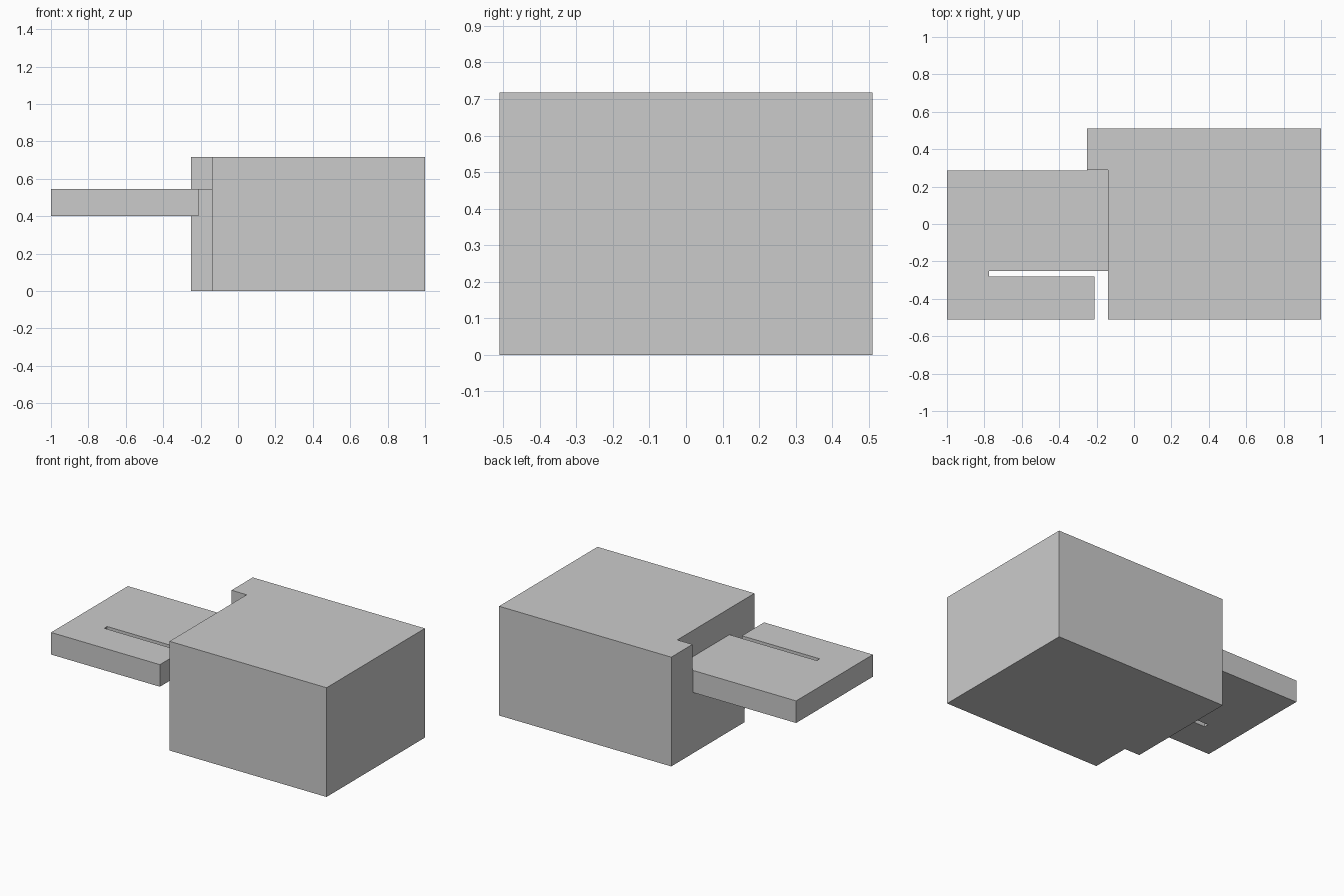
import bpy, bmesh

if "Cube" in bpy.data.objects:
    bpy.data.objects.remove(bpy.data.objects["Cube"])


def prism(name, outline, z0, z1):
    """Extrude a flat outline from z0 up to z1."""
    bm = bmesh.new()
    face = bm.faces.new([bm.verts.new((x, y, z0)) for x, y in outline])
    top = bmesh.ops.extrude_face_region(bm, geom=[face])["geom"]
    bmesh.ops.translate(bm, vec=(0, 0, z1 - z0),
                        verts=[v for v in top if isinstance(v, bmesh.types.BMVert)])
    bmesh.ops.recalc_face_normals(bm, faces=bm.faces)
    mesh = bpy.data.meshes.new(name)
    bm.to_mesh(mesh)
    bm.free()
    obj = bpy.data.objects.new(name, mesh)
    bpy.context.collection.objects.link(obj)
    return obj


def combine(target, other, operation):
    """Apply an exact boolean and remove the helper object."""
    mod = target.modifiers.new(operation.lower(), 'BOOLEAN')
    mod.object, mod.operation, mod.solver = other, operation, 'EXACT'
    bpy.context.view_layer.objects.active = target
    bpy.ops.object.modifier_apply(modifier=mod.name)
    bpy.data.objects.remove(other)


# Main block, notched at its front left corner
block = prism("block_with_slotted_shelf", [
    (1, -0.51), (1, 0.51), (-0.25, 0.51), (-0.25, -0.25),
    (-0.14, -0.25), (-0.14, -0.51)], 0, 0.717)

# Side shelf with a slot that frees the front arm; its root runs into the block
shelf = prism("shelf", [
    (-1, -0.51), (-0.21, -0.51), (-0.21, -0.28), (-0.775, -0.28),
    (-0.775, -0.25), (-0.25, -0.25), (-0.2, -0.2), (-0.2, 0.286), (-1, 0.286)], 0.40, 0.60)
combine(block, shelf, 'UNION')

# Level the shelf and cut the step over it into the block
step = prism("step_cutter", [
    (-1.1, -0.6), (-0.14, -0.6), (-0.14, 0.29), (-1.1, 0.29)], 0.545, 0.9)
combine(block, step, 'DIFFERENCE')
